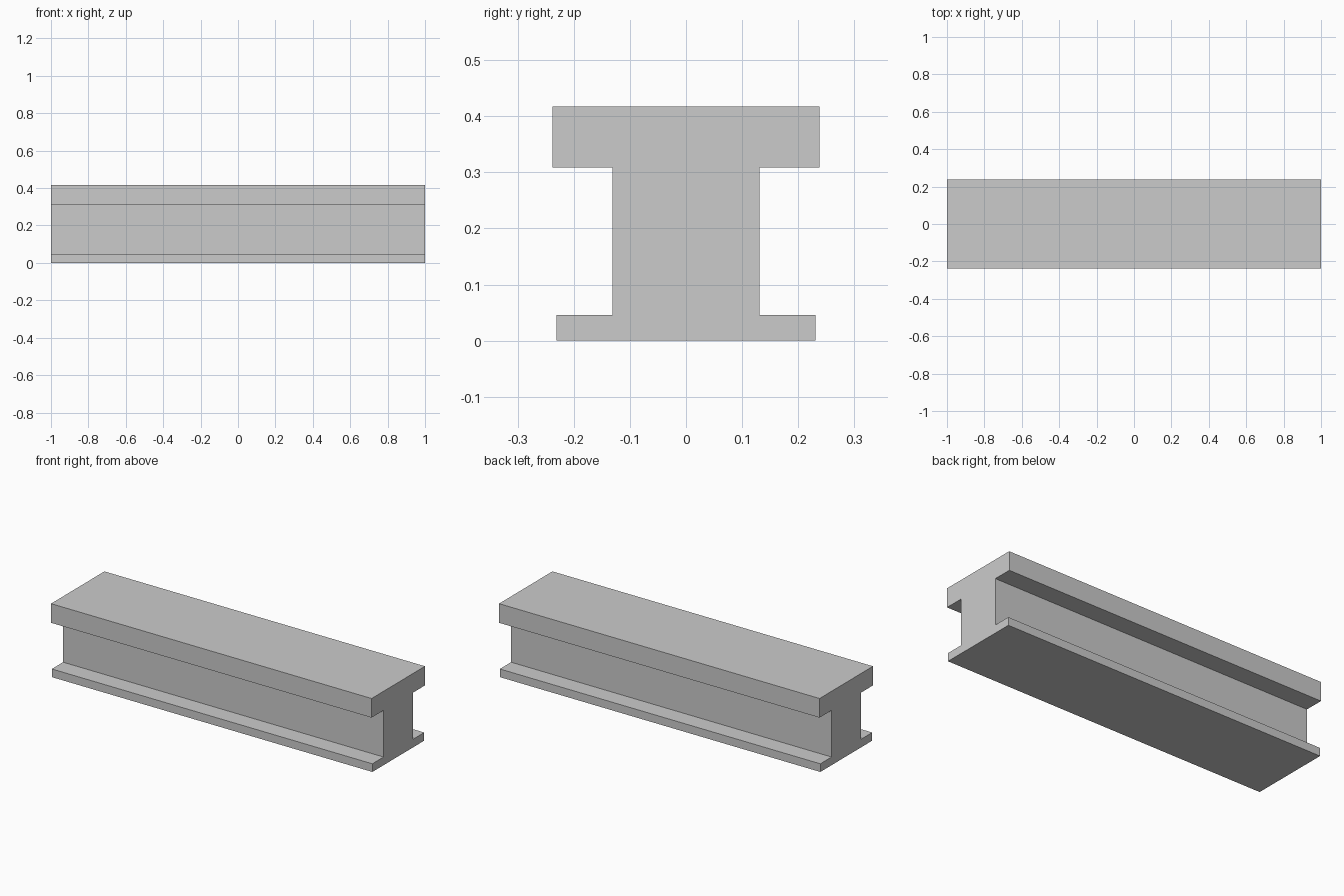
import bpy
import bmesh

if "Cube" in bpy.data.objects:
    bpy.data.objects.remove(bpy.data.objects["Cube"])

LENGTH = 2.0

# Right half of the I-beam cross-section (y, z), bottom to top
half = [(0.231, 0.0), (0.231, 0.046), (0.131, 0.046),
        (0.131, 0.309), (0.238, 0.309), (0.238, 0.417)]
profile = half + [(-y, z) for y, z in reversed(half)]

# Beam: the mirrored profile extruded along x
bm = bmesh.new()
end = bm.faces.new([bm.verts.new((-LENGTH / 2, y, z)) for y, z in profile])
new = bmesh.ops.extrude_face_region(bm, geom=[end], use_keep_orig=True)["geom"]
bmesh.ops.translate(bm, vec=(LENGTH, 0, 0),
                    verts=[g for g in new if isinstance(g, bmesh.types.BMVert)])
bmesh.ops.recalc_face_normals(bm, faces=bm.faces)

mesh = bpy.data.meshes.new("i_beam")
bm.to_mesh(mesh)
bm.free()
bpy.context.collection.objects.link(bpy.data.objects.new("i_beam", mesh))
